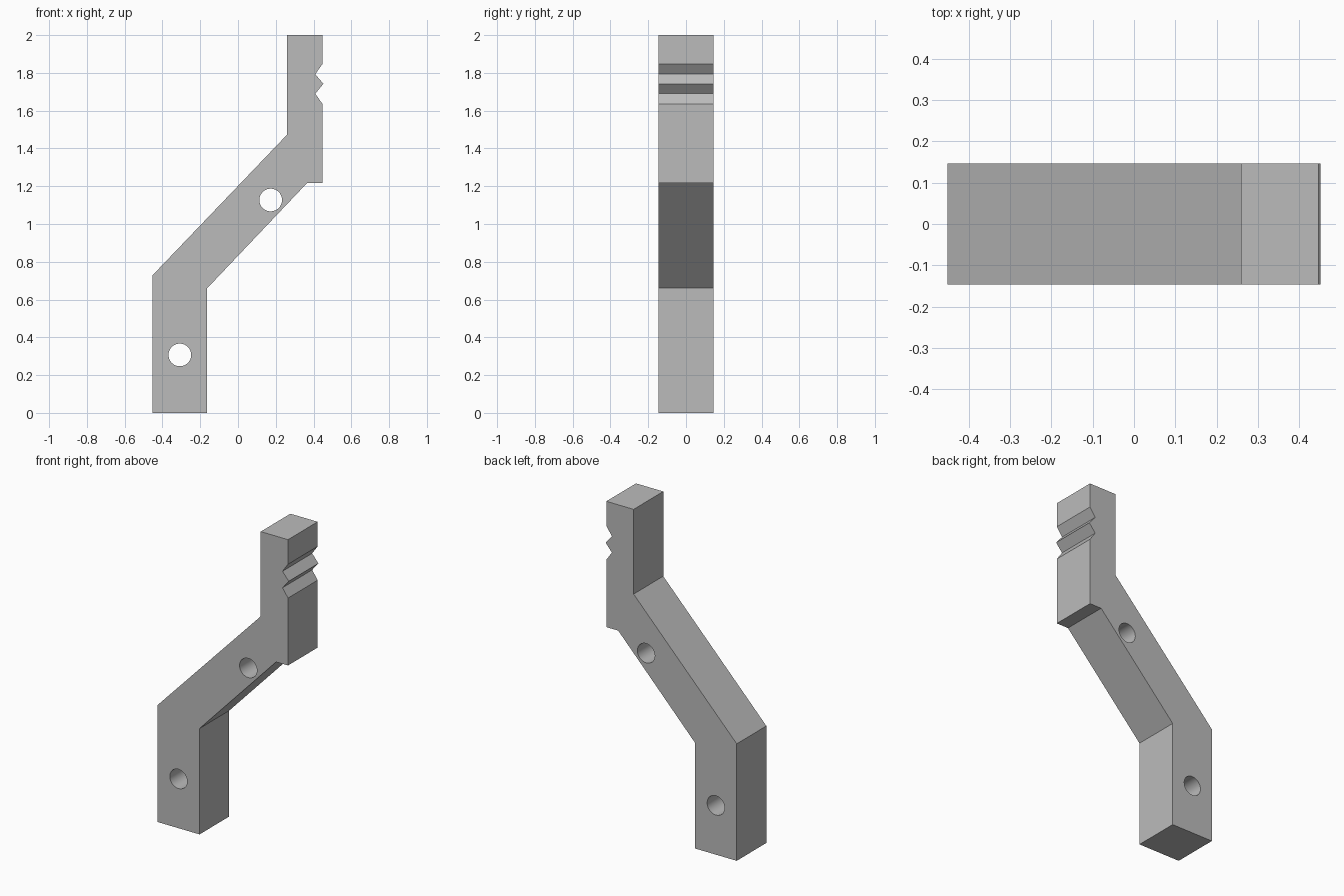
import bpy
import bmesh
from math import radians

cube = bpy.data.objects.get("Cube")
if cube:
    bpy.data.objects.remove(cube, do_unlink=True)

HALF_DEPTH = 0.146
HOLE_RADIUS = 0.06

grey = bpy.data.materials.new("plain grey")
grey.use_nodes = True
colour = (0.5, 0.5, 0.5, 1)
grey.diffuse_color = colour
grey.node_tree.nodes["Principled BSDF"].inputs["Base Color"].default_value = colour

# Side outline of the cranked bracket, with two notches near the top
outline = [
    (-0.452, 0), (-0.163, 0), (-0.163, 0.66), (0.365, 1.216), (0.447, 1.216),
    (0.447, 1.636), (0.409, 1.69), (0.452, 1.742), (0.409, 1.793),
    (0.447, 1.847), (0.447, 2), (0.259, 2), (0.259, 1.472), (-0.452, 0.729),
]
bm = bmesh.new()
face = bm.faces.new([bm.verts.new((x, -HALF_DEPTH, z)) for x, z in outline])
extruded = bmesh.ops.extrude_face_region(bm, geom=[face])
verts = [v for v in extruded["geom"] if isinstance(v, bmesh.types.BMVert)]
bmesh.ops.translate(bm, vec=(0, 2 * HALF_DEPTH, 0), verts=verts)
bmesh.ops.recalc_face_normals(bm, faces=bm.faces)
mesh = bpy.data.meshes.new("bracket")
bm.to_mesh(mesh)
bm.free()
mesh.materials.append(grey)
bracket = bpy.data.objects.new("bracket", mesh)
bpy.context.collection.objects.link(bracket)
bpy.context.view_layer.objects.active = bracket


# Round through-holes in the foot and the sloping arm
def drill(name, x, z):
    bpy.ops.mesh.primitive_cylinder_add(
        vertices=48, radius=HOLE_RADIUS, depth=1,
        location=(x, 0, z), rotation=(radians(90), 0, 0))
    cutter = bpy.context.object
    cutter.name = name
    cutter.hide_render = True
    cutter.data.materials.append(grey)
    cut = bracket.modifiers.new(name, "BOOLEAN")
    cut.operation = "DIFFERENCE"
    cut.solver = "EXACT"
    cut.object = cutter
    bpy.ops.object.select_all(action="DESELECT")
    bracket.select_set(True)
    bpy.context.view_layer.objects.active = bracket
    bpy.ops.object.modifier_apply(modifier=cut.name)
    bpy.data.objects.remove(cutter, do_unlink=True)


drill("foot_hole", -0.308, 0.307)
drill("arm_hole", 0.173, 1.127)
bpy.ops.object.shade_smooth_by_angle(angle=radians(25))
